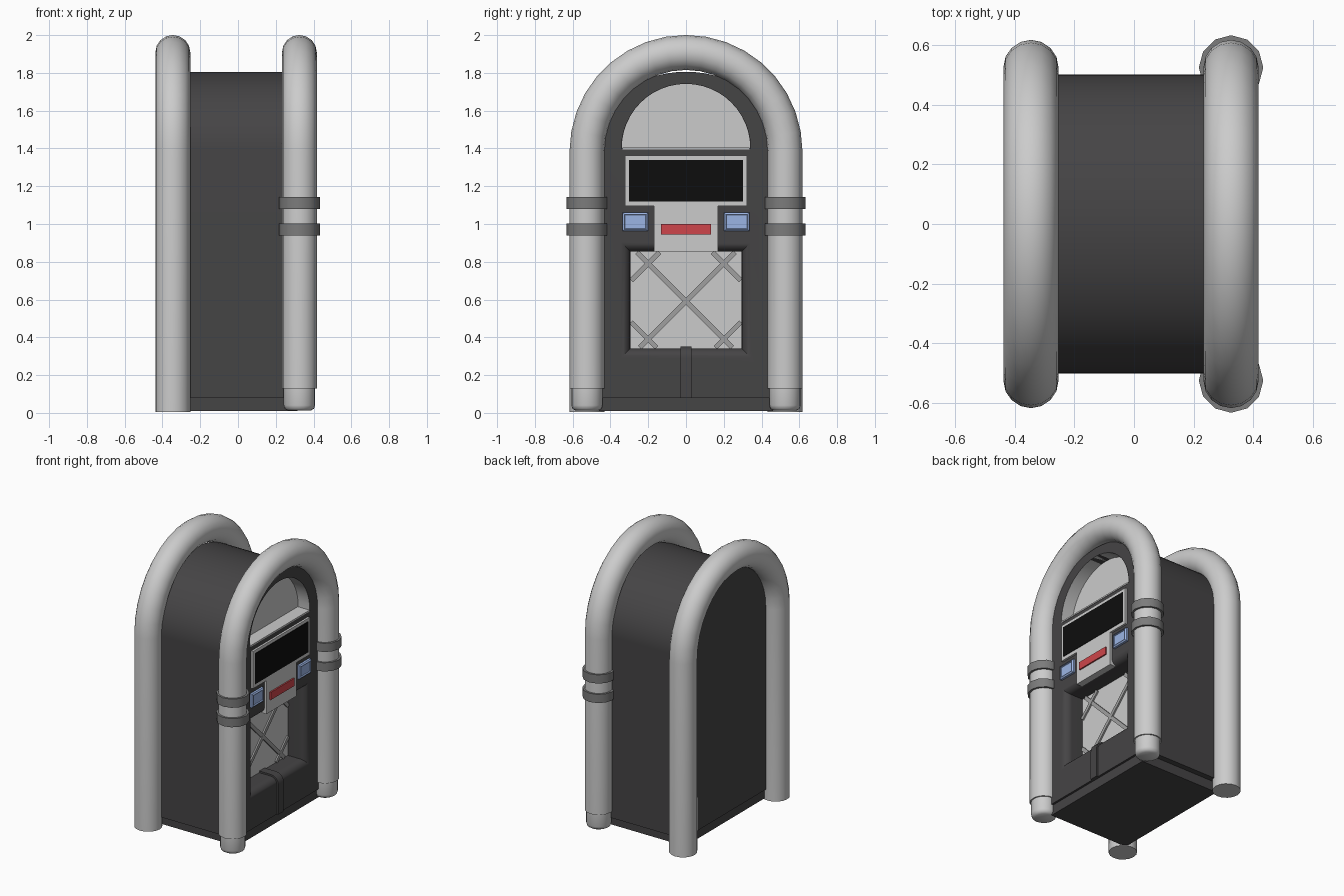
import bpy, bmesh
from math import sin, cos, pi, radians
from mathutils import Matrix

if "Cube" in bpy.data.objects:
    bpy.data.objects.remove(bpy.data.objects["Cube"])


def material(name, rgb):
    m = bpy.data.materials.new(name)
    m.diffuse_color = (*rgb, 1)
    m.use_nodes = True
    m.node_tree.nodes["Principled BSDF"].inputs["Base Color"].default_value = m.diffuse_color
    return m


DARK = material("charcoal", (0.06, 0.058, 0.06))
BLACK = material("black", (0.004, 0.004, 0.004))
BAND = material("dark_metal", (0.2, 0.2, 0.2))
LATTICE = material("mid_grey", (0.35, 0.35, 0.35))
BLUE = material("blue", (0.33, 0.46, 0.78))
RED = material("red", (0.62, 0.06, 0.07))


def activate(ob):
    bpy.ops.object.select_all(action='DESELECT')
    ob.select_set(True)
    bpy.context.view_layer.objects.active = ob


def smooth(ob, angle=35):
    activate(ob)
    bpy.ops.object.shade_smooth_by_angle(angle=radians(angle))


def finish(bm, name, mat=None):
    bmesh.ops.recalc_face_normals(bm, faces=bm.faces)
    me = bpy.data.meshes.new(name)
    bm.to_mesh(me)
    bm.free()
    ob = bpy.data.objects.new(name, me)
    bpy.context.collection.objects.link(ob)
    if mat:
        me.materials.append(mat)
    return ob


def loft(name, rings, mat=None, open_end=False):
    """Skin a list of equal-length point rings and cap the ends."""
    bm = bmesh.new()
    vs = [[bm.verts.new(p) for p in r] for r in rings]
    n = len(rings[0])
    for a, b in zip(vs, vs[1:]):
        for i in range(n):
            j = (i + 1) % n
            bm.faces.new((a[i], a[j], b[j], b[i]))
    bm.faces.new(vs[0])
    if not open_end:
        bm.faces.new(vs[-1])
    return finish(bm, name, mat)


def prism(name, pts, x0, x1, mat=None, open_end=False):
    return loft(name, [[(x, y, z) for y, z in pts] for x in (x0, x1)], mat, open_end)


def rect(hy, z0, z1, yc=0):
    return [(yc - hy, z0), (yc + hy, z0), (yc + hy, z1), (yc - hy, z1)]


def arch(a, b, zc, zbot=None, n=24):
    pts = [(a * cos(pi * i / n), zc + b * sin(pi * i / n)) for i in range(n + 1)]
    return pts if zbot is None else [(a, zbot)] + pts + [(-a, zbot)]


def lathe(name, profile, x, y, sides, mat=None):
    rings = [[(x + r * cos(2 * pi * i / sides), y + r * sin(2 * pi * i / sides), z)
              for i in range(sides)] for r, z in profile]
    return loft(name, rings, mat)


def tube(name, x, zbot):
    cu = bpy.data.curves.new(name, 'CURVE')
    cu.dimensions = '3D'
    cu.bevel_depth, cu.bevel_resolution, cu.use_fill_caps = 0.0925, 6, True
    path = arch(0.524, 0.524, 1.384, zbot, 18)
    sp = cu.splines.new('POLY')
    sp.points.add(len(path) - 1)
    for p, (y, z) in zip(sp.points, path):
        p.co = (x, y, z, 1)
    ob = bpy.data.objects.new(name, cu)
    bpy.context.collection.objects.link(ob)
    activate(ob)
    bpy.ops.object.convert(target='MESH')
    smooth(bpy.context.object, 40)


# Cabinet, with arched window and flared speaker recess cut into its face
FACE = 0.33
cabinet = prism("cabinet", arch(0.5, 0.422, 1.384, 0.08, 32), -FACE, FACE, DARK)
window_cut = prism("window_cutter", arch(0.342, 0.342, 1.4), 0.238, 0.5)
rings = [(0.18, 0.0)] + [(FACE - 0.05 * cos(t), 0.05 * (1 - sin(t)))
                         for t in [pi / 2 * (1 - k / 6) for k in range(7)]]
rings = [(0.18, 0.0)] + [(FACE - 0.05 + 0.05 * sin(pi / 12 * k), 0.05 * (1 - cos(pi / 12 * k)))
                         for k in range(7)] + [(0.5, 0.05)]
speaker_cut = loft("speaker_cutter", [[(x, y, z) for y, z in rect(0.295 + o, 0.34 - o, 0.855 + o)]
                                      for x, o in rings])
for cutter in (window_cut, speaker_cut):
    mod = cabinet.modifiers.new("cut", 'BOOLEAN')
    mod.object, mod.operation, mod.solver = cutter, 'DIFFERENCE', 'EXACT'
    activate(cabinet)
    bpy.ops.object.modifier_apply(modifier=mod.name)
    bpy.data.objects.remove(cutter)
for p in cabinet.data.polygons:
    p.material_index = 0
smooth(cabinet, 30)
cabinet.modifiers.new("normals", 'WEIGHTED_NORMAL').keep_sharp = True
prism("plinth", rect(0.46, 0.01, 0.09), -0.315, 0.315, DARK)

# Window lining and shelf
smooth(prism("window_lining", arch(0.34, 0.34, 1.402), 0.24, FACE + 0.001, None, True))
prism("window_shelf", rect(0.335, 1.395, 1.405), 0.24, FACE + 0.003)

# Display panel with a lower tongue, screen and slot
prism("display_panel", [(-0.17, 0.855), (0.17, 0.855), (0.17, 1.095), (0.322, 1.095),
                        (0.322, 1.362), (-0.322, 1.362), (-0.322, 1.095), (-0.17, 1.095)],
      0.30, 0.345)
prism("display_screen", rect(0.302, 1.12, 1.34), 0.33, 0.348, BLACK)
prism("red_slot", rect(0.133, 0.945, 1.0), 0.33, 0.355, RED)

# Square buttons with a bevelled rim
for side, s in (("left", -1), ("right", 1)):
    steps = [(0.31, 0), (0.345, 0), (0.352, 0.01), (0.344, 0.013)]
    loft(f"button_{side}", [[(x, y, z) for y, z in rect(0.067 - o, 0.962 + o, 1.06 - o, s * 0.268)]
                            for x, o in steps], BLUE)

# Speaker panel and diagonal lattice, clipped to the opening
prism("speaker_panel", rect(0.294, 0.341, 0.854), 0.17, 0.19)
for k in (-1, 0, 1):
    for s in (-1, 1):
        z0 = 0.59 + 0.4 * k
        lo, hi = sorted((s * (0.345 - z0), s * (0.85 - z0)))
        lo, hi = max(lo, -0.29), min(hi, 0.29)
        if hi <= lo:
            continue
        bm = bmesh.new()
        bmesh.ops.create_cube(bm, size=1)
        mid = (lo + hi) / 2
        bmesh.ops.transform(bm, verts=bm.verts, matrix=Matrix.Translation((0.192, mid, z0 + s * mid))
                            @ Matrix.Rotation(s * pi / 4, 4, 'X')
                            @ Matrix.Diagonal((0.016 + 0.001 * s, (hi - lo) * 1.414, 0.026, 1)))
        finish(bm, "speaker_lattice", LATTICE)

# Ridge running up the face and over the speaker lip
top = [(0.19, 0.352)] + [(0.28 + 0.062 * sin(pi / 12 * k), 0.29 + 0.062 * cos(pi / 12 * k))
                         for k in range(7)]
ridge = top + [(0.342, 0.08), (0.27, 0.08), (0.27, 0.28), (0.19, 0.32)]
smooth(loft("centre_ridge", [[(x, y, z) for x, z in ridge] for y in (-0.03, 0.03)], DARK))

# Arched tubes, front feet and clamp bands
tube("rear_tube", -0.345, 0.005)
tube("front_tube", 0.325, 0.13)
for side, y in (("left", -0.524), ("right", 0.524)):
    smooth(lathe(f"foot_{side}", [(0.06, 0.012), (0.077, 0.022), (0.083, 0.04), (0.083, 0.14)],
                 0.325, y, 20), 50)
    for part, z in (("lower", 0.94), ("upper", 1.08)):
        smooth(lathe(f"{part}_band_{side}", [(0.09, z), (0.108, z), (0.108, z + 0.062),
                                             (0.09, z + 0.062)], 0.325, y, 12, BAND))
